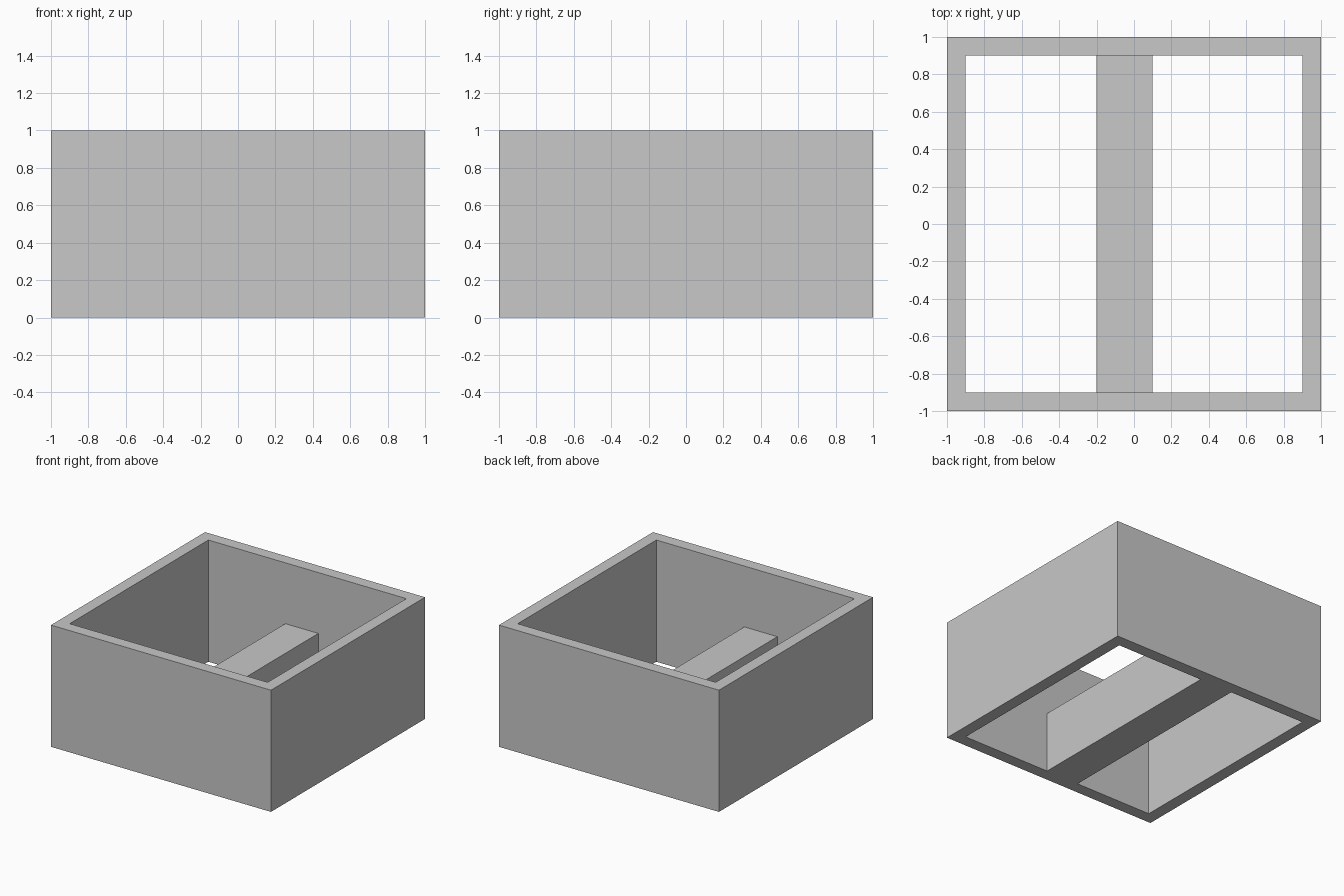
import bpy
import bmesh

if "Cube" in bpy.data.objects:
    bpy.data.objects.remove(bpy.data.objects["Cube"])

SIZE, HEIGHT, WALL = 2.0, 1.0, 0.1
BEAM_LEFT, BEAM_RIGHT, BEAM_TOP = -0.2, 0.1, 0.5

grey = bpy.data.materials.new("plain_grey")
grey.use_nodes = True
colour = (0.58, 0.58, 0.58, 1)
grey.diffuse_color = colour
grey.node_tree.nodes["Principled BSDF"].inputs["Base Color"].default_value = colour


def add_object(name, bm):
    bmesh.ops.recalc_face_normals(bm, faces=bm.faces)
    mesh = bpy.data.meshes.new(name)
    bm.to_mesh(mesh)
    bm.free()
    mesh.materials.append(grey)
    obj = bpy.data.objects.new(name, mesh)
    bpy.context.collection.objects.link(obj)


# Open square frame: the wall's cross-section swept around four corners
outer, inner = SIZE / 2, SIZE / 2 - WALL
profile = [(outer, 0), (outer, HEIGHT), (inner, HEIGHT), (inner, 0)]
corners = [(-1, -1), (1, -1), (1, 1), (-1, 1)]
bm = bmesh.new()
rings = [[bm.verts.new((sx * r, sy * r, z)) for r, z in profile]
         for sx, sy in corners]
for i, ring in enumerate(rings):
    previous = rings[i - 1]
    for j in range(len(profile)):
        bm.faces.new((previous[j - 1], ring[j - 1], ring[j], previous[j]))
add_object("wall_frame", bm)

# Half-height beam running front to back between the walls
bm = bmesh.new()
bmesh.ops.create_cube(bm, size=1)
bmesh.ops.scale(bm, verts=bm.verts,
                vec=(BEAM_RIGHT - BEAM_LEFT, 2 * inner, BEAM_TOP))
bmesh.ops.translate(bm, verts=bm.verts,
                    vec=((BEAM_LEFT + BEAM_RIGHT) / 2, 0, BEAM_TOP / 2))
add_object("cross_beam", bm)
